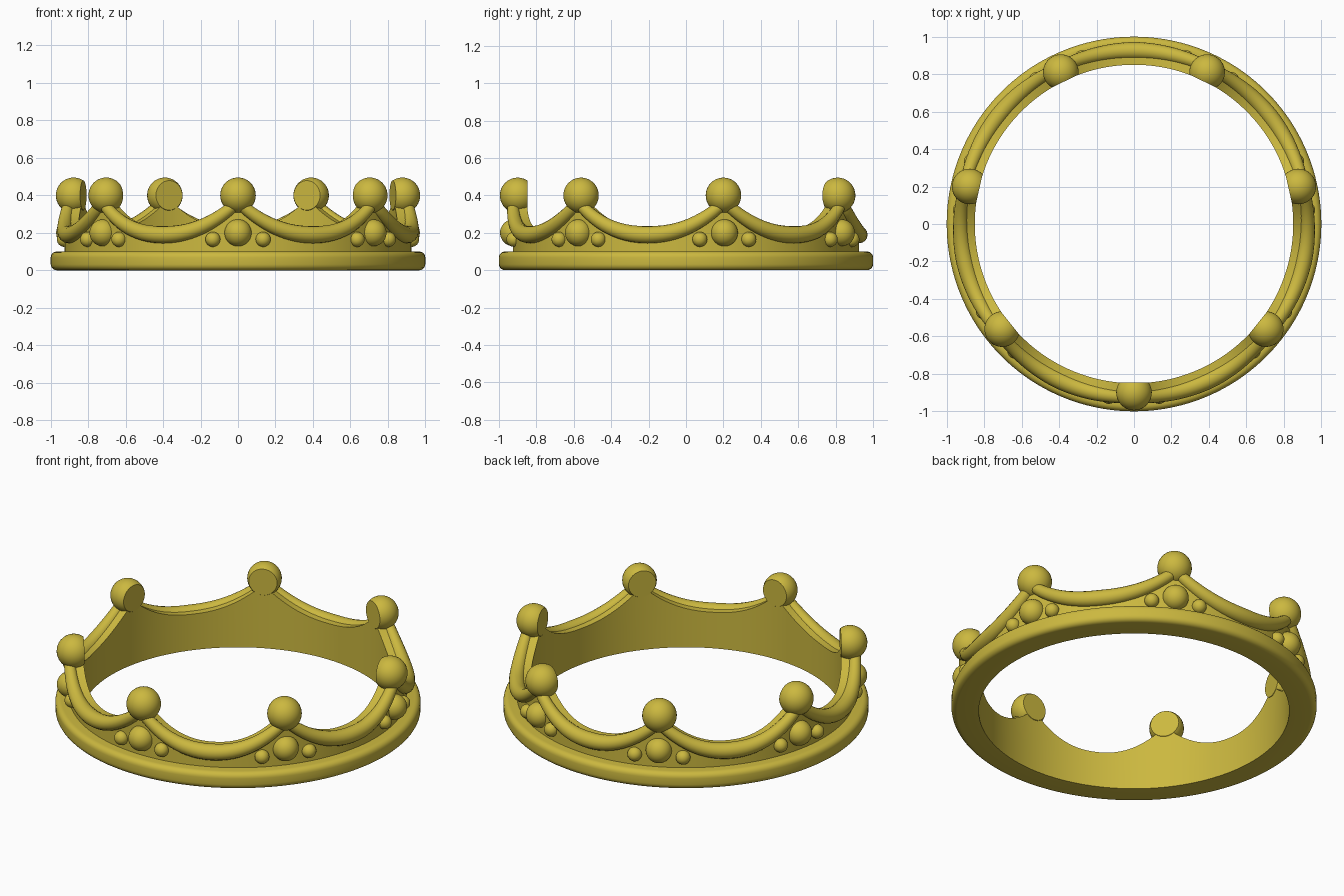
import bpy, bmesh
from math import pi, sin, cos, radians
from mathutils import Vector, Matrix

if "Cube" in bpy.data.objects:
    bpy.data.objects.remove(bpy.data.objects["Cube"])

POINTS = 7
STEP = 2 * pi / POINTS
SEGS = 28 * POINTS
R_IN, R_WALL = 0.85, 0.925

gold = bpy.data.materials.new("gold")
gold.diffuse_color = (0.60, 0.48, 0.05, 1)
gold.use_nodes = True
gold.node_tree.nodes["Principled BSDF"].inputs["Base Color"].default_value = gold.diffuse_color


def finish(name, bm, angle=40):
    bmesh.ops.recalc_face_normals(bm, faces=bm.faces[:])
    me = bpy.data.meshes.new(name)
    bm.to_mesh(me)
    bm.free()
    me.materials.append(gold)
    ob = bpy.data.objects.new(name, me)
    bpy.context.collection.objects.link(ob)
    bpy.ops.object.select_all(action='DESELECT')
    ob.select_set(True)
    bpy.context.view_layer.objects.active = ob
    bpy.ops.object.shade_smooth_by_angle(angle=radians(angle))
    return ob


def polar(r, a, z):
    return Vector((r * cos(a), r * sin(a), z))


def ring_loft(name, section):
    """Closed loft around z; section(a) gives the cross-section at angle a."""
    bm = bmesh.new()
    rings = [[bm.verts.new(p) for p in section(-pi / 2 + 2 * pi * i / SEGS)]
             for i in range(SEGS)]
    n = len(rings[0])
    for i in range(SEGS):
        r0, r1 = rings[i], rings[(i + 1) % SEGS]
        for j in range(n):
            k = (j + 1) % n
            bm.faces.new((r0[j], r0[k], r1[k], r1[j]))
    return finish(name, bm)


def swag_t(a):
    """0 midway between two points of the crown, 1 at a point."""
    u = ((a + pi / 2) / STEP) % 1.0
    return abs(u - 0.5) * 2


def swag_z(a):
    return 0.19 + 0.175 * swag_t(a) ** 2.2


def swag_r(a):
    return 0.046 - 0.016 * swag_t(a) ** 1.5


# Base ring with rounded outer edges
def base_section(a):
    b = 0.032
    pts = [(R_IN, 0.0)]
    for cz, start in ((b, -90), (0.1 - b, 0)):
        for s in range(6):
            t = radians(start + 18 * s)
            pts.append((1 - b + b * cos(t), cz + b * sin(t)))
    pts.append((R_IN, 0.1))
    return [polar(r, a, z) for r, z in pts]


ring_loft("base_ring", base_section)


# Wall whose top edge follows the swags
def wall_section(a):
    top = swag_z(a) + 0.6 * swag_r(a)
    return [polar(R_IN, a, 0.1), polar(R_WALL, a, 0.1),
            polar(R_WALL, a, top), polar(R_IN, a, top)]


ring_loft("scalloped_wall", wall_section)


# Tapered rounded moulding along the top edge
def swag_section(a):
    d = 0.01
    c = polar(0.925, a, swag_z(a))
    tangent = (polar(0.925, a + d, swag_z(a + d))
               - polar(0.925, a - d, swag_z(a - d))).normalized()
    out = polar(1, a, 0)
    up = out.cross(tangent)
    r = swag_r(a)
    return [c + r * (cos(t) * out + sin(t) * up)
            for t in (2 * pi * k / 16 for k in range(16))]


ring_loft("swag_moulding", swag_section)


def ball(name, a, r, z, size, cut=None):
    bm = bmesh.new()
    bmesh.ops.create_uvsphere(bm, u_segments=32, v_segments=20, radius=size)
    bmesh.ops.transform(bm, verts=bm.verts[:],
                        matrix=Matrix.Translation(polar(r, a, z)) @ Matrix.Rotation(a, 4, 'Z'))
    if cut:  # slice flush with the inside of the wall
        bmesh.ops.bisect_plane(bm, geom=bm.verts[:] + bm.edges[:] + bm.faces[:],
                               plane_co=polar(cut, a, 0), plane_no=polar(1, a, 0),
                               clear_inner=True)
        bmesh.ops.holes_fill(bm, edges=[e for e in bm.edges if e.is_boundary])
    return finish(name, bm)


# Finial ball, large stud and two small studs at every point
for i in range(POINTS):
    a = -pi / 2 + i * STEP
    ball(f"finial_ball_{i + 1}", a, 0.90, 0.40, 0.095, cut=0.847)
    ball(f"large_stud_{i + 1}", a, 0.922, 0.20, 0.072)
    for side, s in (("left", -1), ("right", 1)):
        ball(f"small_stud_{side}_{i + 1}", a + s * radians(8.3), 0.93, 0.165, 0.04)
